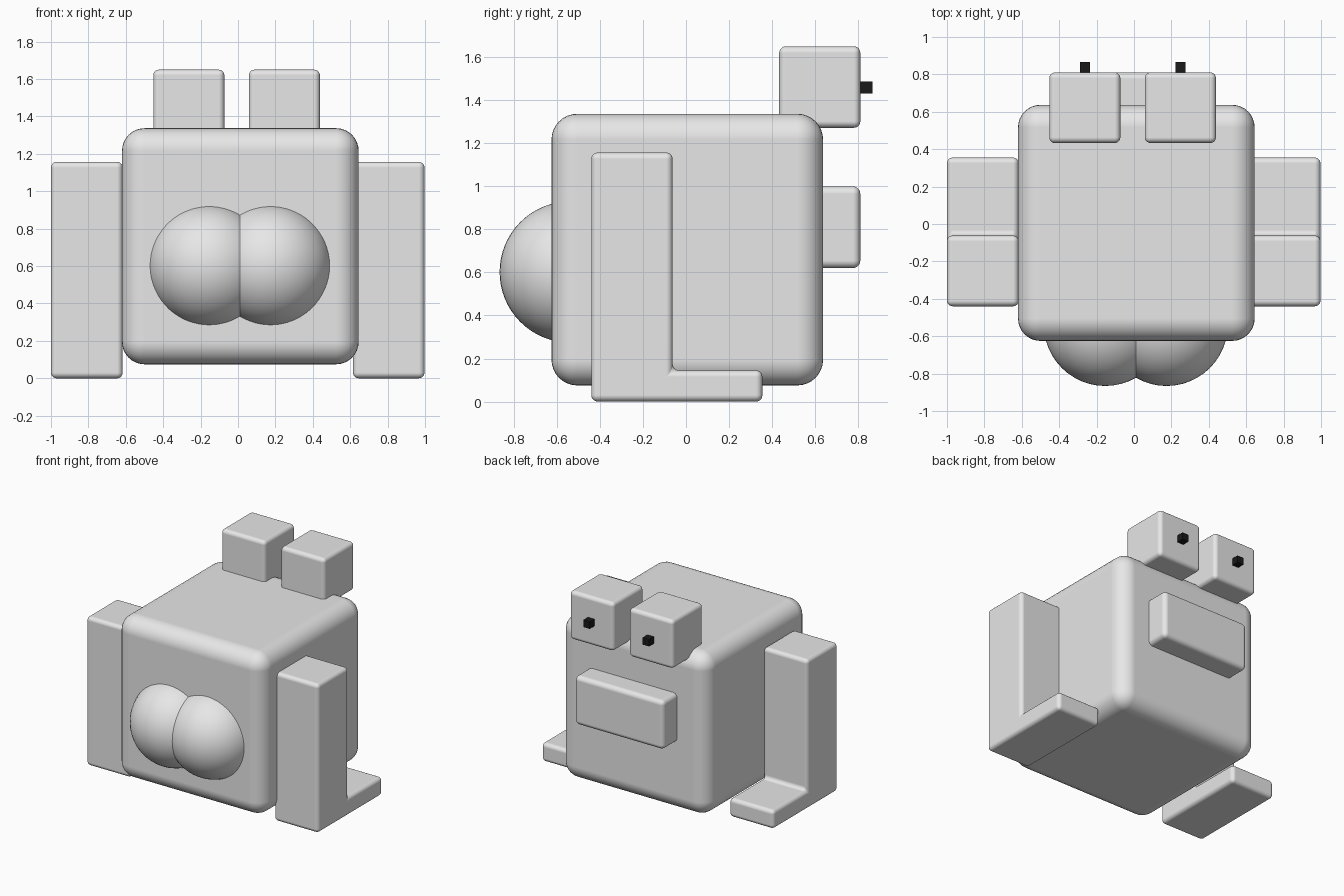
import bpy
import bmesh

cube = bpy.data.objects.get("Cube")
if cube:
    bpy.data.objects.remove(cube, do_unlink=True)


def make_material(name, rgb):
    mat = bpy.data.materials.new(name)
    mat.use_nodes = True
    mat.diffuse_color = (*rgb, 1)
    mat.node_tree.nodes["Principled BSDF"].inputs["Base Color"].default_value = (*rgb, 1)
    return mat


GREY = make_material("light grey", (0.8, 0.8, 0.8))
BLACK = make_material("black", (0.01, 0.01, 0.01))


def add_extrusion(name, profile, x0, x1, bevel, mat=GREY, segments=5):
    """Side profile of (y, z) points swept from x0 to x1, with rounded edges."""
    bm = bmesh.new()
    face = bm.faces.new([bm.verts.new((x0, y, z)) for y, z in profile])
    swept = bmesh.ops.extrude_face_region(bm, geom=[face])["geom"]
    verts = [v for v in swept if isinstance(v, bmesh.types.BMVert)]
    bmesh.ops.translate(bm, verts=verts, vec=(x1 - x0, 0, 0))
    bmesh.ops.recalc_face_normals(bm, faces=bm.faces)
    mesh = bpy.data.meshes.new(name)
    bm.to_mesh(mesh)
    bm.free()
    mesh.materials.append(mat)
    obj = bpy.data.objects.new(name, mesh)
    bpy.context.collection.objects.link(obj)
    if bevel:
        mod = obj.modifiers.new("rounded edges", "BEVEL")
        mod.width = bevel
        mod.segments = segments
        mod.harden_normals = True
        mesh.shade_smooth()
    return obj


def add_box(name, x, y, z, bevel, mat=GREY, segments=5):
    profile = [(y[0], z[0]), (y[1], z[0]), (y[1], z[1]), (y[0], z[1])]
    return add_extrusion(name, profile, *x, bevel, mat, segments)


# Body and mouth
add_box("body", (-0.62, 0.645), (-0.625, 0.637), (0.075, 1.337), 0.12, segments=8)
add_box("mouth", (-0.37, 0.395), (0.5, 0.81), (0.62, 1.0), 0.035)

# L-shaped legs with feet
leg = [(-0.44, 0), (0.355, 0), (0.355, 0.145), (-0.062, 0.145),
       (-0.062, 1.157), (-0.44, 1.157)]
add_extrusion("right_leg", leg, -1.0, -0.617, 0.03)
add_extrusion("left_leg", leg, 0.615, 0.997, 0.03)

# Eyes and pupils
for side, x in (("right", -0.453), ("left", 0.058)):
    add_box(side + "_eye", (x, x + 0.38), (0.433, 0.81), (1.272, 1.65), 0.03)
    pupil = x + 0.163
    add_box(side + "_pupil", (pupil, pupil + 0.055), (0.8, 0.867),
            (1.432, 1.487), 0, BLACK)

# Twin round lobes on the front
for side, x in (("right", -0.154), ("left", 0.174)):
    bpy.ops.mesh.primitive_uv_sphere_add(segments=48, ring_count=32, radius=0.328,
                                         location=(x, -0.538, 0.602))
    lobe = bpy.context.object
    lobe.name = side + "_lobe"
    lobe.data.materials.append(GREY)
    bpy.ops.object.shade_smooth_by_angle()
